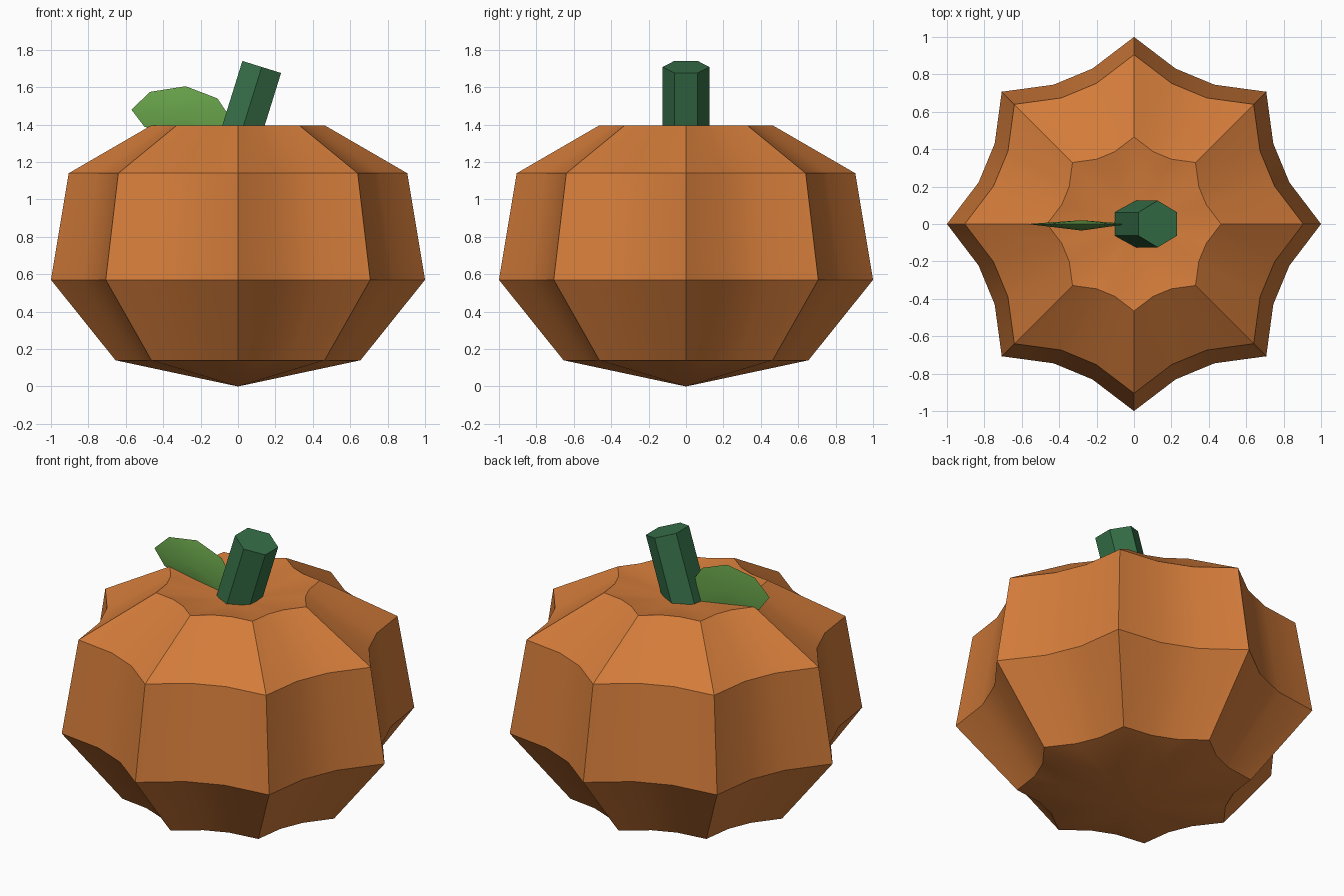
import bpy, bmesh, math
from math import sin, cos, pi
from mathutils import Matrix, Vector

if "Cube" in bpy.data.objects:
    bpy.data.objects.remove(bpy.data.objects["Cube"], do_unlink=True)


def material(name, rgb):
    m = bpy.data.materials.new(name)
    m.use_nodes = True
    m.diffuse_color = (*rgb, 1)
    bsdf = next(n for n in m.node_tree.nodes if n.type == 'BSDF_PRINCIPLED')
    bsdf.inputs["Base Color"].default_value = (*rgb, 1)
    return m


def finish(name, bm, mat, angle):
    """Turn a bmesh into an object, smooth below the given angle."""
    bmesh.ops.recalc_face_normals(bm, faces=bm.faces)
    mesh = bpy.data.meshes.new(name)
    bm.to_mesh(mesh)
    bm.free()
    mesh.materials.append(mat)
    ob = bpy.data.objects.new(name, mesh)
    bpy.context.collection.objects.link(ob)
    bpy.ops.object.select_all(action='DESELECT')
    ob.select_set(True)
    bpy.context.view_layer.objects.active = ob
    bpy.ops.object.shade_smooth_by_angle(angle=math.radians(angle))
    return ob


def fan(bm, centre, ring):
    c = bm.verts.new(centre)
    for i, v in enumerate(ring):
        bm.faces.new((c, v, ring[(i + 1) % len(ring)]))


orange = material("pumpkin orange", (0.65, 0.2, 0.042))
stem_green = material("stem green", (0.037, 0.16, 0.065))
leaf_green = material("leaf green", (0.14, 0.37, 0.07))

# Pumpkin body: stacked star rings, eight sharp ribs with shallow valleys
SIDES, VALLEY = 24, 0.86
bm = bmesh.new()
rings = []
for radius, z in [(0.655, 0.14), (1.0, 0.57), (0.905, 1.14), (0.465, 1.395)]:
    ring = []
    for i in range(SIDES):
        r = radius * (1 if i % 3 == 0 else VALLEY)
        a = 2 * pi * i / SIDES
        ring.append(bm.verts.new((r * cos(a), r * sin(a), z)))
    rings.append(ring)
for low, high in zip(rings, rings[1:]):
    for i in range(SIDES):
        j = (i + 1) % SIDES
        bm.faces.new((low[i], low[j], high[j], high[i]))
fan(bm, (0, 0, 0), rings[0])
fan(bm, (0, 0, 1.315), rings[-1])   # sunken top
finish("pumpkin_body", bm, orange, 30)

# Stem: leaning hexagonal post
bm = bmesh.new()
bmesh.ops.create_cone(bm, cap_ends=True, segments=6, radius1=0.125,
                      radius2=0.125, depth=0.44,
                      matrix=Matrix.Translation((0, 0, 0.22)))
axis = Vector((0, 0, 1))
if max(v.co.x for v in bm.verts) > 0.12:   # points of the hexagon face front and back
    bm.transform(Matrix.Rotation(pi / 6, 4, axis))
bm.transform(Matrix.Translation((-0.004, 0, 1.288)) @ Matrix.Rotation(math.radians(17.3), 4, 'Y'))
finish("stem", bm, stem_green, 30)

# Leaf: thin upright lens beside the stem
outline = [(-0.03, 1.42), (-0.11, 1.54), (-0.28, 1.605), (-0.47, 1.575),
           (-0.57, 1.48), (-0.5, 1.388), (-0.28, 1.33), (-0.08, 1.325)]
bm = bmesh.new()
edge = [bm.verts.new((x, 0, z)) for x, z in outline]
for bulge in (-0.035, 0.02):
    fan(bm, (-0.28, bulge, 1.46), edge)
finish("leaf", bm, leaf_green, 40)
